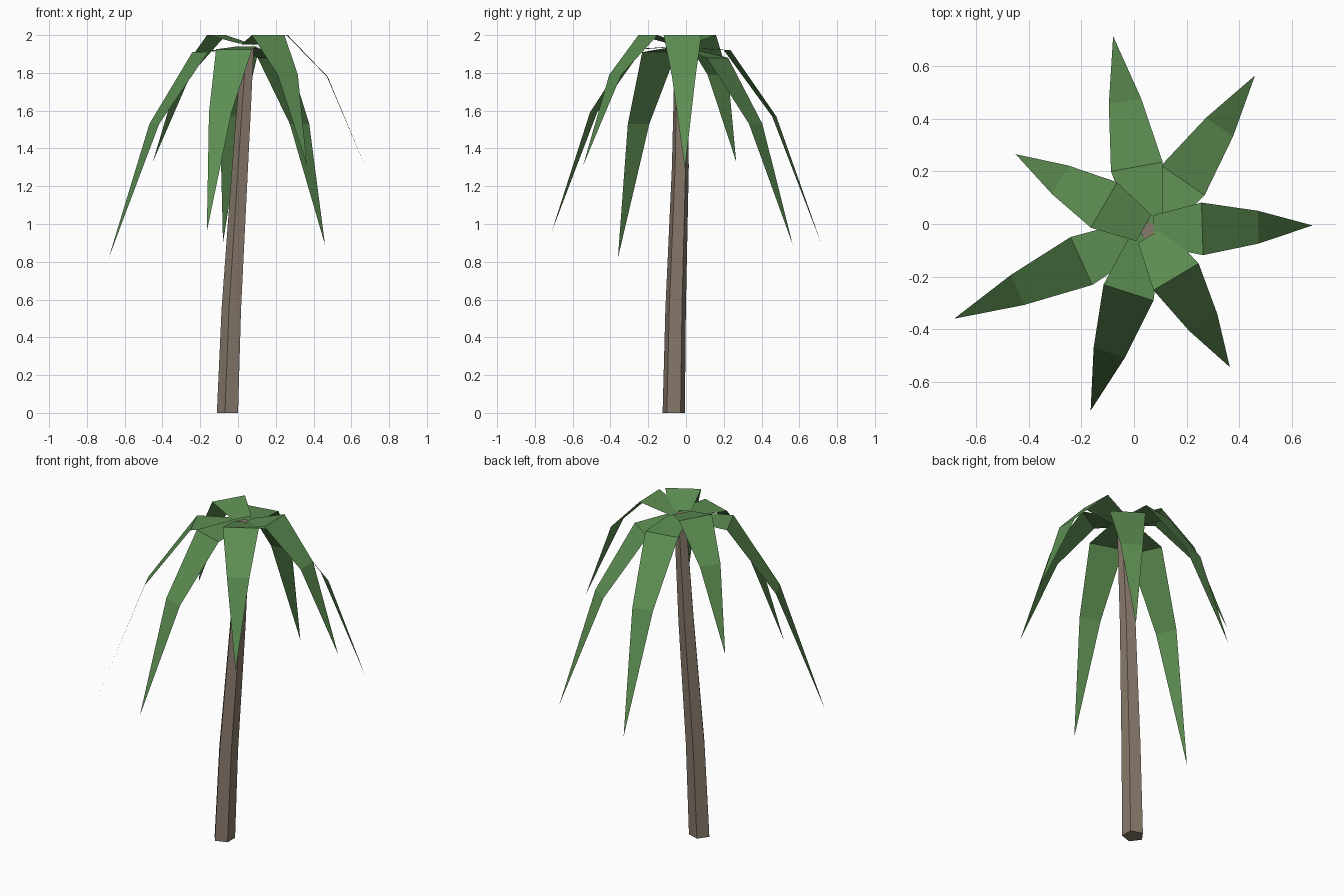
import bpy
from math import sin, cos, radians
from mathutils import Vector

old = bpy.data.objects.get("Cube")
if old:
    bpy.data.objects.remove(old)


def material(name, rgb):
    m = bpy.data.materials.new(name)
    m.use_nodes = True
    m.diffuse_color = (*rgb, 1)
    m.node_tree.nodes["Principled BSDF"].inputs["Base Color"].default_value = (*rgb, 1)
    return m


def add_mesh(name, verts, faces, mat):
    me = bpy.data.meshes.new(name)
    me.from_pydata(verts, [], faces)
    me.materials.append(mat)
    ob = bpy.data.objects.new(name, me)
    bpy.context.collection.objects.link(ob)
    return ob


bark = material("bark brown", (0.25, 0.195, 0.15))
green = material("leaf green", (0.11, 0.27, 0.085))

# Trunk: leaning, tapered five-sided tube, rings as (x, y, z, radius)
SIDES = 5
rings = [(-0.05, -0.065, 0, 0.062), (-0.03, -0.055, 0.55, 0.057),
         (0.015, -0.03, 1.3, 0.047), (0.055, -0.025, 1.94, 0.036)]
verts = []
for x, y, z, r in rings:
    for i in range(SIDES):
        a = radians(36 + 72 * i)
        verts.append((x + r * cos(a), y + r * sin(a), z))
faces = [tuple(reversed(range(SIDES)))]
for k in range(len(rings) - 1):
    for i in range(SIDES):
        j = (i + 1) % SIDES
        lo, hi = k * SIDES, (k + 1) * SIDES
        faces.append((lo + i, lo + j, hi + j, hi + i))
faces.append(tuple(range(len(verts) - SIDES, len(verts))))
add_mesh("trunk", verts, faces, bark)

# Leaves: single-sheet fronds that widen to a shoulder, then droop to a point
HUB = Vector((0.055, -0.025, 0))
WIDTHS = (0.115, 0.2, 0.125)


def leaf(name, heading, reach, heights):
    a = radians(heading)
    out = Vector((cos(a), sin(a), 0))
    side = Vector((-sin(a), cos(a), 0))
    pts = []
    for d, z, w in zip((0.02, *reach), heights, WIDTHS):
        c = HUB + out * d + Vector((0, 0, z))
        pts += [c - side * w / 2, c + side * w / 2]
    pts.append(HUB + out * reach[-1] + Vector((0, 0, heights[-1])))
    add_mesh(name, pts, [(0, 2, 3, 1), (2, 4, 5, 3), (4, 6, 5)], green)


leaf("leaf_back", 100.3, (0.247, 0.5, 0.752), (1.935, 1.92, 1.57, 0.9))
leaf("leaf_back_left", 55.5, (0.232, 0.478, 0.716), (1.93, 1.88, 1.53, 0.89))
leaf("leaf_left", 1.8, (0.205, 0.418, 0.625), (1.945, 2, 1.78, 1.29))
leaf("leaf_front_left", -59.2, (0.205, 0.407, 0.605), (1.95, 2, 1.79, 1.31))
leaf("leaf_front", 252.2, (0.248, 0.488, 0.72), (1.94, 1.925, 1.59, 0.96))
leaf("leaf_front_right", 204.4, (0.28, 0.547, 0.812), (1.935, 1.91, 1.53, 0.82))
leaf("leaf_back_right", 150.1, (0.195, 0.388, 0.583), (1.955, 2, 1.79, 1.33))
